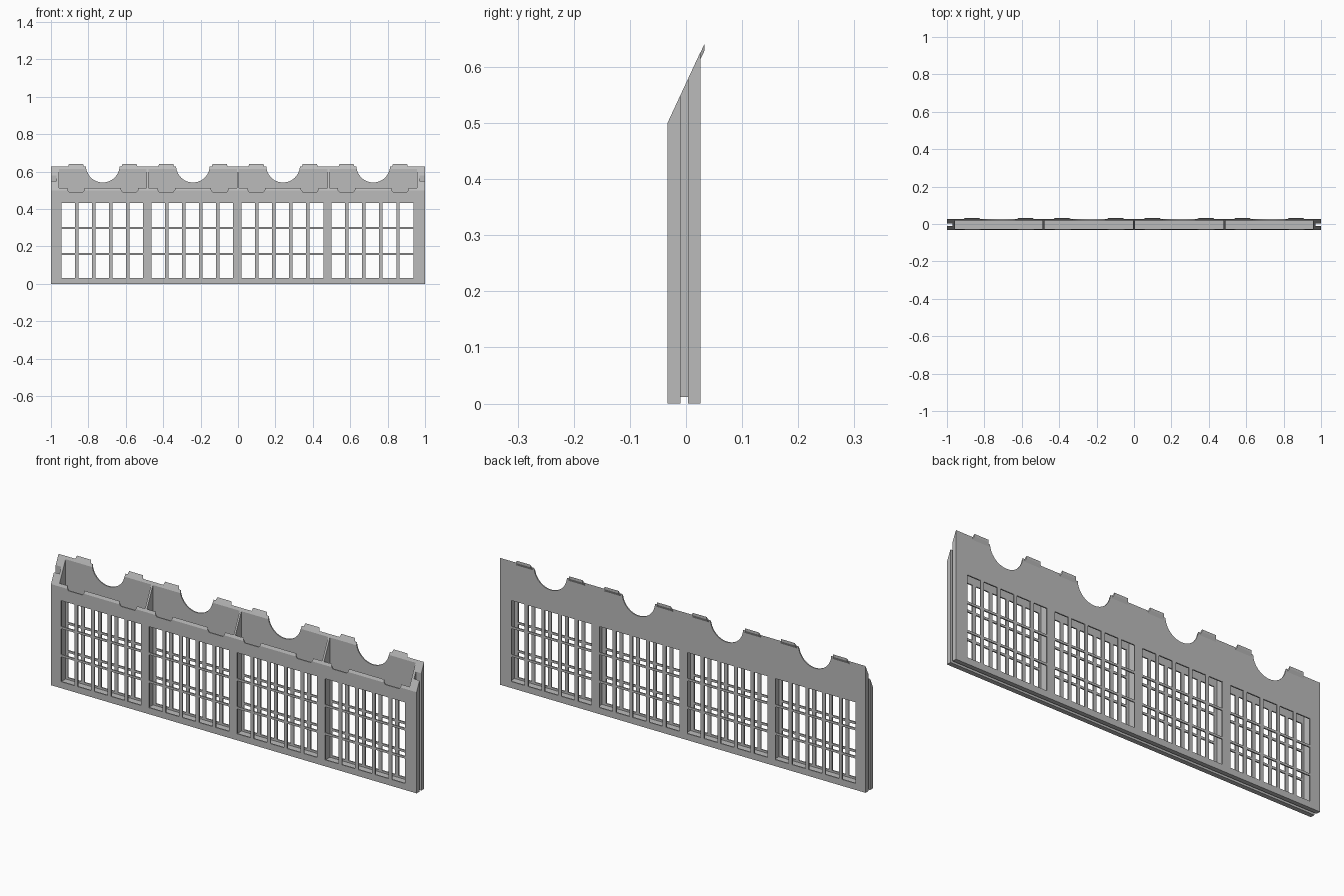
import bpy, bmesh, math
from mathutils import Matrix

if "Cube" in bpy.data.objects:
    bpy.data.objects.remove(bpy.data.objects["Cube"])

FRONT, BACK, WALL = -0.033, 0.026, 0.006
MODULES = [-0.723, -0.241, 0.241, 0.723]
DIVIDERS = [-0.484, 0.0, 0.484]

grey = bpy.data.materials.new("grey plastic")
grey.diffuse_color = (0.5, 0.5, 0.5, 1)
grey.use_nodes = True
grey.node_tree.nodes["Principled BSDF"].inputs["Base Color"].default_value = grey.diffuse_color


def box(bm, x0, x1, y0, y1, z0, z1):
    m = Matrix.Translation(((x0 + x1) / 2, (y0 + y1) / 2, (z0 + z1) / 2))
    m = m @ Matrix.Diagonal((x1 - x0, y1 - y0, z1 - z0, 1))
    bmesh.ops.create_cube(bm, size=1, matrix=m)


def prism(bm, left, right):
    """Solid between two matching outlines of (x, y, z) points."""
    a = [bm.verts.new(p) for p in left]
    b = [bm.verts.new(p) for p in right]
    n = len(a)
    bm.faces.new(a)
    bm.faces.new(b[::-1])
    for i in range(n):
        j = (i + 1) % n
        bm.faces.new((a[j], a[i], b[i], b[j]))


def finish(name, bm):
    bmesh.ops.recalc_face_normals(bm, faces=bm.faces[:])
    me = bpy.data.meshes.new(name)
    bm.to_mesh(me)
    bm.free()
    ob = bpy.data.objects.new(name, me)
    me.materials.append(grey)
    bpy.context.collection.objects.link(ob)
    return ob


def cut(ob, name, bm):
    tool = finish(name, bm)
    tool.hide_render = True
    mod = ob.modifiers.new(name, 'BOOLEAN')
    mod.operation = 'DIFFERENCE'
    mod.solver = 'EXACT'
    mod.object = tool
    bpy.context.view_layer.objects.active = ob
    bpy.ops.object.modifier_apply(modifier=name)
    bpy.data.objects.remove(tool)


# Sloped-top body
bm = bmesh.new()
side = [(FRONT, 0), (BACK, 0), (BACK, 0.627), (FRONT, 0.5)]
prism(bm, [(-1, y, z) for y, z in side], [(1, y, z) for y, z in side])
body = finish("rack_body", bm)

# Four open-topped compartments
bm = bmesh.new()
t = 0.005
lefts = [-0.957] + [d + t for d in DIVIDERS]
rights = [d - t for d in DIVIDERS] + [0.957]
for x0, x1 in zip(lefts, rights):
    box(bm, x0, x1, FRONT + WALL, BACK - WALL, 0.022, 0.8)
cut(body, "compartments", bm)

# Window grid through both walls
bm = bmesh.new()
for m in range(4):
    for col in range(5):
        x = -0.945 + 0.4815 * m + 0.0912 * col
        for z0, z1 in ((0.032, 0.155), (0.166, 0.294), (0.305, 0.433)):
            box(bm, x, x + 0.073, -0.1, 0.1, z0, z1)
cut(body, "windows", bm)

# Grooves in both ends
bm = bmesh.new()
for s in (-1, 1):
    xs = sorted((s * 0.97, s * 1.1))
    box(bm, xs[0], xs[1], -0.010, 0.004, -0.1, 0.8)
cut(body, "end_grooves", bm)

# Shallow groove under the floor
bm = bmesh.new()
box(bm, -1.1, 1.1, -0.010, 0.004, -0.1, 0.012)
cut(body, "floor_groove", bm)

# Round finger cutouts in the back wall
bm = bmesh.new()
for c in MODULES:
    m = Matrix.Translation((c, 0.05, 0.632)) @ Matrix.Rotation(math.pi / 2, 4, 'X')
    bmesh.ops.create_cone(bm, cap_ends=True, segments=64, radius1=0.09,
                          radius2=0.09, depth=0.09, matrix=m)
cut(body, "finger_cutouts", bm)

# Tapered notches in the front rim
tab_centres = [c + s * 0.143 for c in MODULES for s in (-1, 1)]
bm = bmesh.new()
for c in tab_centres:
    outline = [(-0.038, 0.492), (0.038, 0.492), (0.046, 0.503), (0.046, 0.56), (-0.046, 0.56), (-0.046, 0.503)]
    prism(bm, [(c + x, -0.06, z) for x, z in outline],
          [(c + x, -0.024, z) for x, z in outline])
cut(body, "rim_notches", bm)

# Tapered tabs on the back rim
bm = bmesh.new()
tab = [(0.022, 0.608, 0.046), (0.0255, 0.613, 0.046), (0.033, 0.629, 0.038),
       (0.033, 0.641, 0.038), (0.022, 0.6175, 0.046)]
for c in tab_centres:
    prism(bm, [(c - w, y, z) for y, z, w in tab], [(c + w, y, z) for y, z, w in tab])
finish("rim_tabs", bm)
